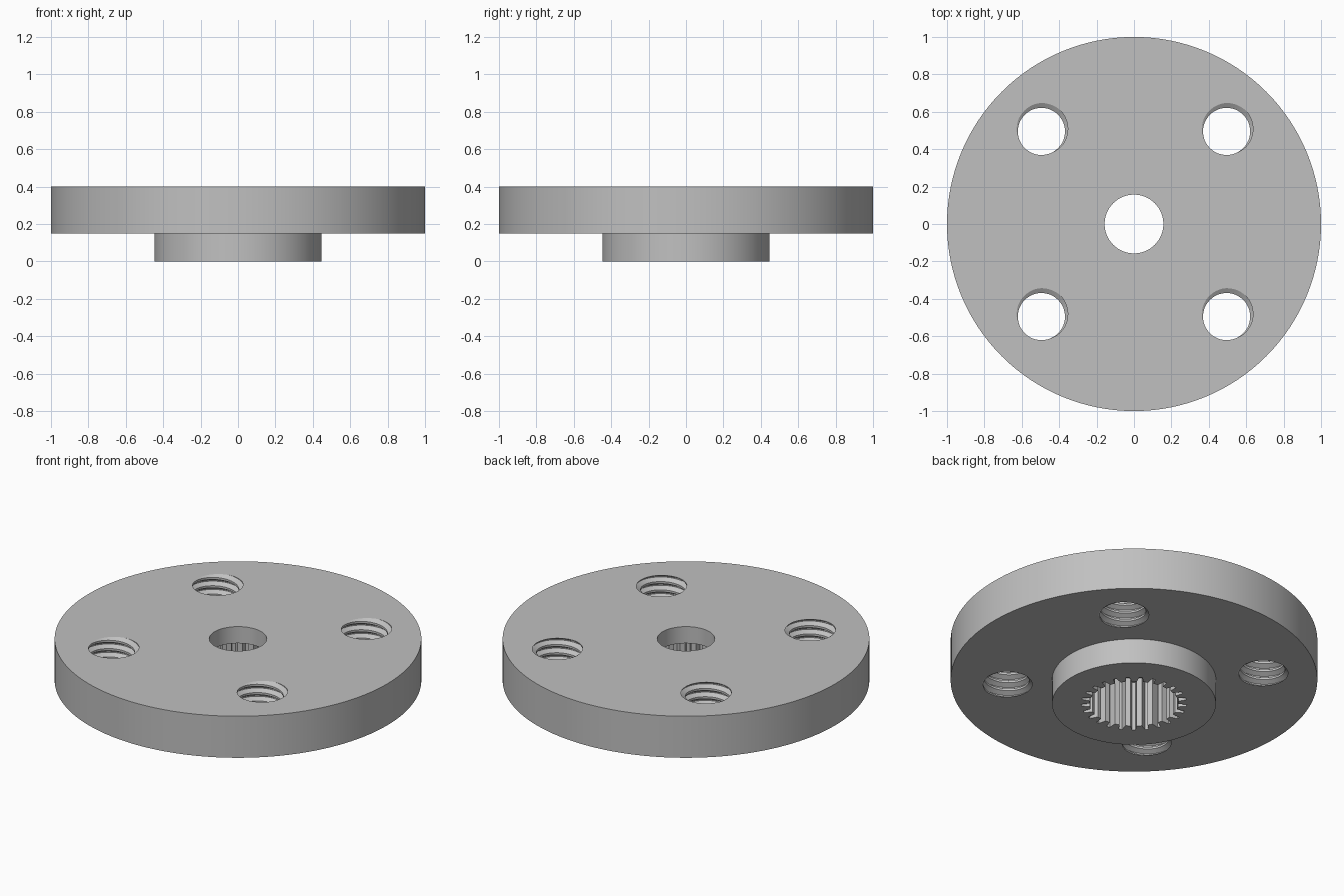
import bpy, bmesh
from math import sin, cos, pi, tau, radians

cube = bpy.data.objects.get("Cube")
if cube:
    bpy.data.objects.remove(cube)

BOTTOM, DISC_BOTTOM, LIP_BOTTOM, TOP = 0.0, 0.15, 0.30, 0.40
PITCH, MAJOR, MINOR = 0.05, 0.152, 0.126
START = radians(72)          # angle at which the thread groove meets the top face
bm = bmesh.new()


def wall(points, z0, z1):
    """Open vertical wall around a closed outline."""
    low = [bm.verts.new((x, y, z0)) for x, y in points]
    high = [bm.verts.new((x, y, z1)) for x, y in points]
    for i in range(len(points)):
        j = (i + 1) % len(points)
        bm.faces.new((low[i], low[j], high[j], high[i]))


def circle(radius, sides):
    return [(radius * cos(tau * i / sides), radius * sin(tau * i / sides))
            for i in range(sides)]


def spline(inner, outer, teeth):
    """Bore outline with narrow slots pointing outward."""
    shape = ((-0.27, inner), (-0.13, outer), (0.13, outer), (0.27, inner))
    return [(r * cos(tau * (i + f) / teeth), r * sin(tau * (i + f) / teeth))
            for i in range(teeth) for f, r in shape]


def thread_radius(z, angle):
    u = (z - TOP) / PITCH - (angle - START) / tau
    u = abs(u - round(u))
    t = min(max((u - 0.0625) / 0.3125, 0), 1)
    return MAJOR + (MINOR - MAJOR) * t


def threaded_hole(cx, cy, sides=48):
    """Helical wall, trimmed flat at the top and bottom of the disc."""
    breaks = (-0.0625, 0.0625, 0.375, 0.625)
    turns = range(-8, 4)
    columns = []
    for j in range(sides):
        angle = tau * j / sides
        column = []
        for k in turns:
            for b in breaks:
                z = TOP + PITCH * (k + b + (angle - START) / tau)
                z = min(max(z, DISC_BOTTOM), TOP)
                r = thread_radius(z, angle)
                column.append(bm.verts.new((cx + r * cos(angle), cy + r * sin(angle), z)))
        columns.append(column)
    for j in range(sides):
        a, b = columns[j], columns[(j + 1) % sides]
        shift = len(breaks) if j == sides - 1 else 0   # one turn up at the seam
        for k in range(len(a) - 1 - shift):
            quad = (a[k], b[k + shift], b[k + 1 + shift], a[k + 1])
            if max(v.co.z for v in quad) - min(v.co.z for v in quad) > 1e-6:
                bm.faces.new(quad)


# Walls: disc rim, hub rim, screw clearance bore, splined bore
wall(circle(1.0, 128), DISC_BOTTOM, TOP)
wall(circle(0.447, 96), BOTTOM, DISC_BOTTOM)
wall(circle(0.157, 64), LIP_BOTTOM, TOP)
wall(spline(0.243, 0.288, 25), BOTTOM, LIP_BOTTOM)

# Four threaded holes
for sx in (-1, 1):
    for sy in (-1, 1):
        threaded_hole(0.495 * sx, 0.495 * sy)

bmesh.ops.remove_doubles(bm, verts=bm.verts[:], dist=1e-5)
bmesh.ops.delete(bm, geom=[v for v in bm.verts if not v.link_faces], context='VERTS')

# Flat faces between the open rims at each level
for z, up in ((BOTTOM, -1), (DISC_BOTTOM, -1), (LIP_BOTTOM, -1), (TOP, 1)):
    rims = [e for e in bm.edges if e.is_boundary
            and all(abs(v.co.z - z) < 1e-4 for v in e.verts)]
    bmesh.ops.triangle_fill(bm, edges=rims, use_beauty=True, normal=(0, 0, up))
bmesh.ops.recalc_face_normals(bm, faces=bm.faces[:])

mesh = bpy.data.meshes.new("splined_flange")
bm.to_mesh(mesh)
bm.free()
flange = bpy.data.objects.new("splined_flange", mesh)
bpy.context.collection.objects.link(flange)

# Plain grey metal
grey = bpy.data.materials.new("light_grey")
grey.use_nodes = True
color = (0.53, 0.53, 0.53, 1)
grey.diffuse_color = color
grey.node_tree.nodes["Principled BSDF"].inputs["Base Color"].default_value = color
mesh.materials.append(grey)

bpy.ops.object.select_all(action='DESELECT')
flange.select_set(True)
bpy.context.view_layer.objects.active = flange
bpy.ops.object.shade_smooth_by_angle(angle=radians(25))
